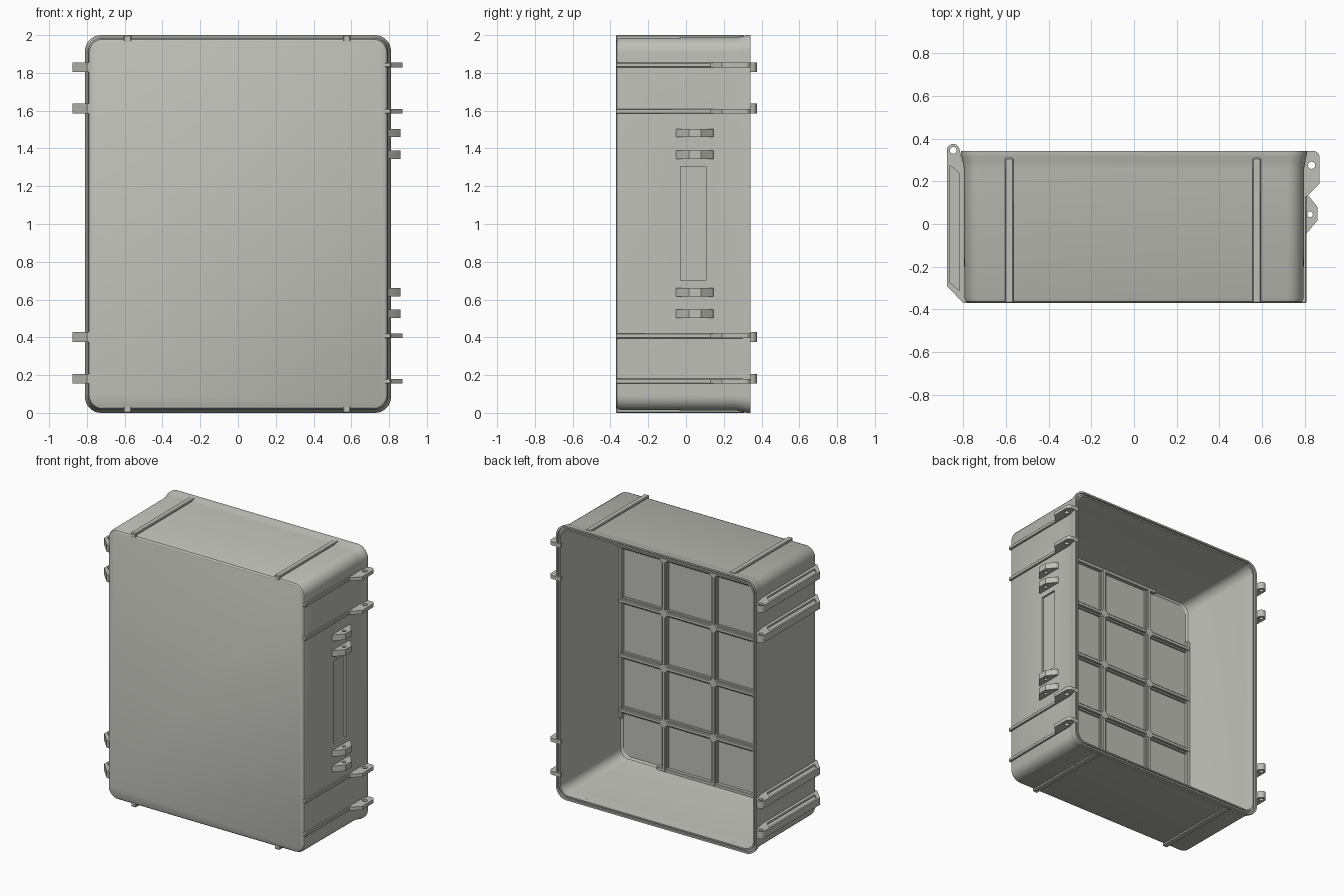
import bpy, bmesh, math

if "Cube" in bpy.data.objects:
    bpy.data.objects.remove(bpy.data.objects["Cube"])

grey = bpy.data.materials.new("warm_light_grey")
grey.diffuse_color = (0.52, 0.52, 0.48, 1)
grey.use_nodes = True
grey.node_tree.nodes["Principled BSDF"].inputs["Base Color"].default_value = grey.diffuse_color


def add_mesh(name, mesh, angle=30):
    mesh.materials.clear()
    mesh.materials.append(grey)
    mesh.shade_smooth()
    mesh.set_sharp_from_angle(angle=math.radians(angle))
    obj = bpy.data.objects.new(name, mesh)
    bpy.context.collection.objects.link(obj)
    return obj


def box(name, x, y, z, bevel=0.0):
    """Box given by its (low, high) limits on each axis."""
    bm = bmesh.new()
    bmesh.ops.create_cube(bm, size=1)
    for v in bm.verts:
        v.co = [(a + b) / 2 + c * (b - a) for (a, b), c in zip((x, y, z), v.co)]
    if bevel:
        bmesh.ops.bevel(bm, geom=bm.edges[:], offset=bevel, segments=1, affect='EDGES')
    mesh = bpy.data.meshes.new(name)
    bm.to_mesh(mesh)
    bm.free()
    return add_mesh(name, mesh)


def evaluated_mesh(obj):
    bpy.context.view_layer.update()
    dg = bpy.context.evaluated_depsgraph_get()
    return bpy.data.meshes.new_from_object(obj.evaluated_get(dg), depsgraph=dg)


def arc(cx, cy, r, a0, a1, n):
    return [(cx + r * math.cos(math.radians(a0 + (a1 - a0) * i / n)),
             cy + r * math.sin(math.radians(a0 + (a1 - a0) * i / n))) for i in range(n + 1)]


def circle(cx, cy, r, n=20):
    return arc(cx, cy, r, 0, 360, n)[:-1]


def plate(name, loops, z0, z1):
    """Flat plate in the xy plane; inner loops become holes."""
    cu = bpy.data.curves.new(name, 'CURVE')
    cu.dimensions, cu.fill_mode, cu.extrude = '2D', 'BOTH', (z1 - z0) / 2
    for pts in loops:
        sp = cu.splines.new('POLY')
        sp.points.add(len(pts) - 1)
        sp.use_cyclic_u = True
        for p, (x, y) in zip(sp.points, pts):
            p.co = (x, y, 0, 1)
    tmp = bpy.data.objects.new("tmp", cu)
    bpy.context.collection.objects.link(tmp)
    mesh = evaluated_mesh(tmp)
    bpy.data.objects.remove(tmp)
    bm = bmesh.new()
    bm.from_mesh(mesh)
    bmesh.ops.remove_doubles(bm, verts=bm.verts[:], dist=1e-5)
    bmesh.ops.recalc_face_normals(bm, faces=bm.faces[:])
    bmesh.ops.translate(bm, verts=bm.verts[:], vec=(0, 0, (z0 + z1) / 2))
    bm.to_mesh(mesh)
    bm.free()
    return add_mesh(name, mesh)


# Case shell: rounded rectangles lofted from front face, over the rim, to the inner floor
def rounded_ring(bm, inset, y):
    hx, hz, r = 0.81 - inset, 1.0 - inset, 0.085 - inset * 0.5
    pts = []
    for sx, sz, a in ((1, 1, 0), (-1, 1, 90), (-1, -1, 180), (1, -1, 270)):
        pts += arc(sx * (hx - r), sz * (hz - r), r, a, a + 90, 10)
    return [bm.verts.new((x, y, z + 1)) for x, z in pts]


section = [(0.032, -0.37), (0.022, -0.364), (0.015, -0.348), (0.013, 0.26), (0.009, 0.285),
           (0.002, 0.315), (0, 0.325), (0, 0.342), (0.012, 0.342), (0.012, 0.328),
           (0.022, 0.328), (0.022, 0.338), (0.032, 0.338), (0.036, 0.29), (0.042, 0.25),
           (0.046, -0.31), (0.052, -0.33), (0.066, -0.34)]
bm = bmesh.new()
rings = [rounded_ring(bm, d, y) for d, y in section]
for a, b in zip(rings, rings[1:]):
    for i in range(len(a)):
        j = (i + 1) % len(a)
        bm.faces.new((a[i], a[j], b[j], b[i]))
bm.faces.new(rings[0])
bm.faces.new(rings[-1])
bmesh.ops.recalc_face_normals(bm, faces=bm.faces[:])
shell_mesh = bpy.data.meshes.new("case_shell")
bm.to_mesh(shell_mesh)
bm.free()
raw = add_mesh("raw_shell", shell_mesh)

# Recessed label panel on the right wall
cutter = box("panel_cutter", (0.783, 0.9), (-0.03, 0.105), (0.7, 1.305))
cutter.hide_render = True
mod = raw.modifiers.new("panel", 'BOOLEAN')
mod.operation, mod.object, mod.solver = 'DIFFERENCE', cutter, 'EXACT'
final = evaluated_mesh(raw)
bpy.data.objects.remove(raw)
bpy.data.objects.remove(cutter)
add_mesh("case_shell", final)

# Outer ribs on top and bottom walls
for x in (-0.585, 0.575):
    for z in ((1.965, 2.0), (0.0, 0.035)):
        box("wall_rib", (x - 0.02, x + 0.02), (-0.371, 0.31), z, 0.005)

# Right wall: ribs with latch tabs
tab = ([(0.78, 0.34)] + arc(0.84, 0.312, 0.03, 90, 0, 6)
       + [(0.87, 0.19), (0.81, 0.13), (0.78, 0.13)])
for z in (1.842, 1.597, 0.408, 0.168):
    box("side_rib", (0.775, 0.808), (-0.371, 0.335), (z - 0.013, z + 0.013), 0.004)
    plate("latch_tab", [tab, circle(0.832, 0.275, 0.017)], z - 0.0125, z + 0.0125)

# Right wall: handle lugs
lug = [(0.785, 0.15), (0.812, 0.14), (0.85, 0.092), (0.859, 0.08), (0.859, 0.015),
       (0.808, -0.045), (0.785, -0.06)]
for z in (1.482, 1.367, 0.638, 0.525):
    plate("handle_lug", [lug, circle(0.825, 0.045, 0.013)], z - 0.022, z + 0.022)

# Left wall: hinge brackets, a frame with a thin web and a pin eye
bracket = ([(-0.78, -0.371), (-0.80, -0.371), (-0.877, -0.29)]
           + arc(-0.847, 0.345, 0.03, 180, 0, 12) + [(-0.80, 0.28), (-0.78, 0.28)])
pocket = [(-0.862, 0.275), (-0.818, 0.235), (-0.818, -0.312), (-0.862, -0.275)]
eye = circle(-0.847, 0.345, 0.016)
for z0, z1 in ((1.805, 1.855), (1.585, 1.637), (0.376, 0.428), (0.155, 0.207)):
    plate("hinge_bracket", [bracket, pocket, eye], z0, z1)
    mid = (z0 + z1) / 2
    plate("hinge_web", [pocket], mid - 0.012, mid + 0.012)

# Inner floor: stepped stiffening ribs, crossing bosses and interrupted border
FLOOR = -0.345
for half, top in ((0.026, -0.328), (0.013, -0.312)):
    for x in (-0.4, 0, 0.4):
        box("floor_rib_upright", (x - half, x + half), (FLOOR, top), (0.045, 1.955), 0.004)
    for z in (0.4, 0.8, 1.2, 1.6):
        box("floor_rib_cross", (-0.765, 0.765), (FLOOR, top), (z - half, z + half), 0.004)
for x in (-0.4, 0, 0.4):
    for z in (0.4, 0.8, 1.2, 1.6):
        bm = bmesh.new()
        bmesh.ops.create_cone(bm, cap_ends=True, segments=16, radius1=0.03, radius2=0.03, depth=0.034)
        for v in bm.verts:
            v.co = (x + v.co.x, -0.328 + v.co.z, z - v.co.y)
        boss = bpy.data.meshes.new("floor_boss")
        bm.to_mesh(boss)
        bm.free()
        add_mesh("floor_boss", boss)
for s in (-1, 1):
    xs = sorted((s * 0.74, s * 0.767))
    zs = sorted((1 + s * 0.93, 1 + s * 0.957))
    box("floor_border_side", xs, (FLOOR, -0.315), (0.34, 1.66), 0.004)
    box("floor_border_end", (-0.46, 0.46), (FLOOR, -0.315), zs, 0.004)
